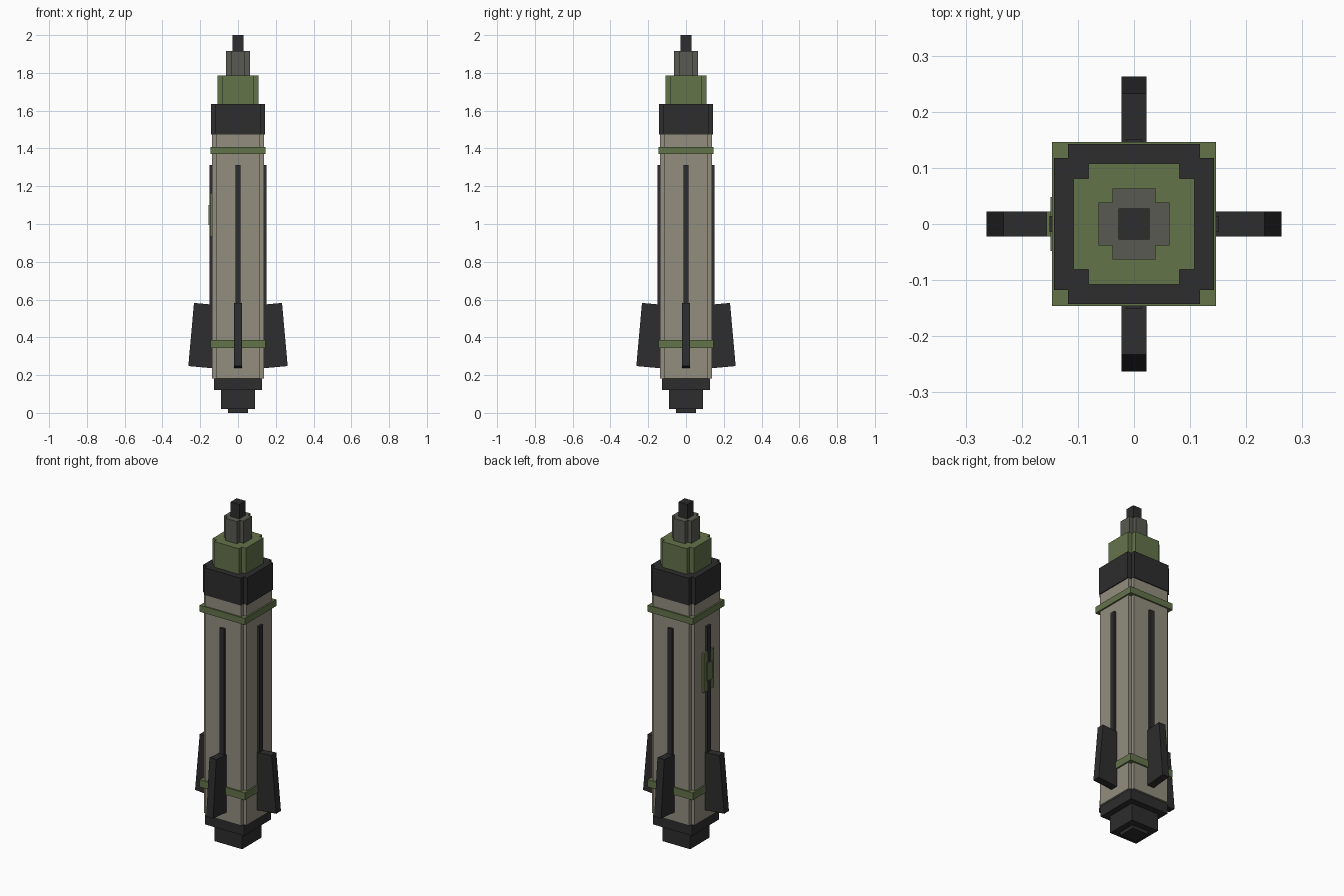
import bpy, bmesh, math
from mathutils import Matrix

if "Cube" in bpy.data.objects:
    bpy.data.objects.remove(bpy.data.objects["Cube"])


def material(name, rgb):
    m = bpy.data.materials.new(name)
    lin = [((c / 255 + 0.055) / 1.055) ** 2.4 for c in rgb]
    m.diffuse_color = (*lin, 1)
    m.use_nodes = True
    m.node_tree.nodes["Principled BSDF"].inputs["Base Color"].default_value = m.diffuse_color
    return m


TAN = material("warm_grey", (146, 141, 127))
GREEN = material("olive_green", (100, 115, 74))
BLACK = material("charcoal", (45, 45, 45))
GREY = material("dark_grey", (88, 90, 81))


def prism(name, pts, lo, hi, mat, matrix=Matrix()):
    """Extrude a 2D outline from lo to hi along local z."""
    bm = bmesh.new()
    face = bm.faces.new([bm.verts.new((x, y, lo)) for x, y in pts])
    ext = bmesh.ops.extrude_face_region(bm, geom=[face])
    for v in ext["geom"]:
        if isinstance(v, bmesh.types.BMVert):
            v.co.z = hi
    bm.transform(matrix)
    bmesh.ops.recalc_face_normals(bm, faces=bm.faces[:])
    mesh = bpy.data.meshes.new(name)
    bm.to_mesh(mesh)
    bm.free()
    mesh.materials.append(mat)
    ob = bpy.data.objects.new(name, mesh)
    bpy.context.collection.objects.link(ob)
    return ob


def square(r):
    return [(-r, -r), (r, -r), (r, r), (-r, r)]


def notched(r, n):
    """Square outline with a square notch in every corner."""
    pts = []
    for k in range(4):
        c, s = round(math.cos(k * math.pi / 2)), round(math.sin(k * math.pi / 2))
        pts += [(x * c - y * s, x * s + y * c) for x, y in ((r, -n), (r, n), (n, n))]
    return pts


def box(name, x0, x1, hy, z0, z1, mat, matrix=Matrix()):
    return prism(name, [(x0, -hy), (x1, -hy), (x1, hy), (x0, hy)], z0, z1, mat, matrix)


# Stacked core, bottom to top
prism("nozzle_tip", square(0.053), 0, 0.02, BLACK)
prism("nozzle", square(0.09), 0.02, 0.122, BLACK)
prism("base", square(0.126), 0.122, 0.183, BLACK)
prism("body", notched(0.1375, 0.117), 0.183, 1.475, TAN)
prism("collar", notched(0.143, 0.118), 1.475, 1.635, BLACK)
prism("nose_lower", notched(0.108, 0.081), 1.635, 1.785, GREEN)
prism("nose_upper", notched(0.063, 0.038), 1.785, 1.915, GREY)
prism("nose_tip", square(0.028), 1.915, 2.0, BLACK)

# Bands around the body
prism("lower_band", square(0.146), 0.343, 0.386, GREEN)
prism("upper_band", square(0.146), 1.37, 1.408, GREEN)

# Four strips and four slightly tilted fins
fin = [(0.12, 0.235), (0.263, 0.248), (0.233, 0.582), (0.12, 0.572)]
upright = Matrix.Rotation(math.pi / 2, 4, 'X')
for k in range(4):
    turn = Matrix.Rotation(k * math.pi / 2, 4, 'Z')
    box(f"strip_{k}", 0.13, 0.151, 0.0145, 0.45, 1.312, BLACK, turn)
    prism(f"fin_{k}", fin, -0.022, 0.022, BLACK, turn @ upright)

# Hatch with handle on the left side
box("hatch", -0.149, -0.13, 0.048, 0.935, 1.165, GREEN)
box("hatch_handle", -0.156, -0.14, 0.022, 0.995, 1.1, GREEN)
